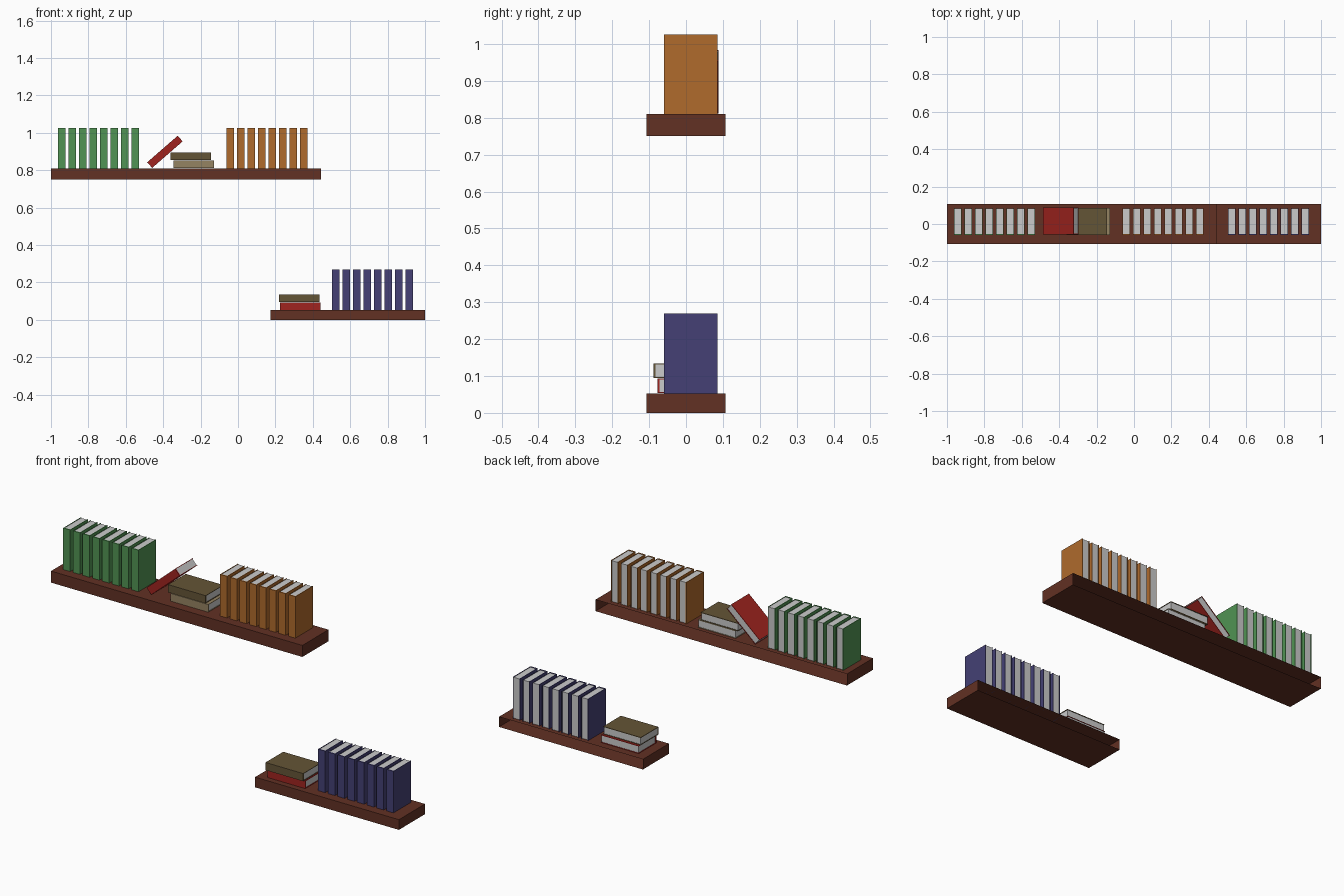
import bpy, bmesh, math
from mathutils import Matrix, Vector

if "Cube" in bpy.data.objects:
    bpy.data.objects.remove(bpy.data.objects["Cube"])


def material(name, r, g, b):
    m = bpy.data.materials.new(name)
    m.diffuse_color = [(c / 255) ** 2.2 for c in (r, g, b)] + [1]
    m.use_nodes = True
    m.node_tree.nodes["Principled BSDF"].inputs["Base Color"].default_value = m.diffuse_color
    return m


wood = material("dark_wood", 98, 52, 40)
green = material("green_cover", 82, 146, 84)
orange = material("orange_cover", 174, 106, 48)
blue = material("blue_cover", 70, 66, 116)
red = material("red_cover", 158, 40, 36)
olive = material("olive_cover", 100, 85, 57)
tan = material("tan_cover", 148, 130, 98)

T, D, H = 0.04, 0.145, 0.216      # book thickness, depth, height
COVER, SPINE, INSET = 0.003, 0.006, 0.002


def make_object(name, bm, mat=None, matrix=Matrix()):
    bmesh.ops.recalc_face_normals(bm, faces=bm.faces)
    mesh = bpy.data.meshes.new(name)
    bm.to_mesh(mesh)
    bm.free()
    obj = bpy.data.objects.new(name, mesh)
    obj.matrix_world = matrix
    if mat:
        mesh.materials.append(mat)
    bpy.context.collection.objects.link(obj)
    return obj


def box(lo, hi):
    bm = bmesh.new()
    lo, hi = Vector(lo), Vector(hi)
    bmesh.ops.create_cube(bm, size=1, matrix=Matrix.Translation((lo + hi) / 2)
                          @ Matrix.Diagonal((*(hi - lo), 1)))
    return bm


def shelf(name, x0, x1, z0, z1):
    # hollow board, open along the wall side
    bm = box((x0, -0.107, z0), (x1, 0.107, z1))
    back = [f for f in bm.faces if f.calc_center_median().y > 0.1]
    bmesh.ops.delete(bm, geom=back, context='FACES_ONLY')
    make_object(name, bm, wood)


def book(name, centre, mat, lean=0, t=T):
    # upright book about its centre, spine to the front, tipped around y
    m = Matrix.Translation(centre) @ Matrix.Rotation(math.radians(lean), 4, 'Y')
    a, b, h = t / 2, D / 2, H / 2
    i = a - COVER
    profile = [(-a, -b), (a, -b), (a, b), (i, b), (i, SPINE - b),
               (-i, SPINE - b), (-i, b), (-a, b)]
    bm = bmesh.new()
    face = bm.faces.new([bm.verts.new((x, y, -h)) for x, y in profile])
    ext = bmesh.ops.extrude_face_region(bm, geom=[face], use_keep_orig=True)
    top = [v for v in ext['geom'] if isinstance(v, bmesh.types.BMVert)]
    bmesh.ops.translate(bm, verts=top, vec=(0, 0, H))
    make_object(name + "_cover", bm, mat, m)
    make_object(name + "_pages", box((-i, SPINE - b, INSET - h),
                                     (i, b - INSET, h - INSET)), None, m)


def row(name, x0, z0, mat):
    for n in range(8):
        book(f"{name}_{n + 1}", (x0 + T / 2 + n * 0.0561, 0.0125, z0 + H / 2), mat)


# shelves
shelf("upper_shelf", -1.0, 0.445, 0.75, 0.81)
shelf("lower_shelf", 0.173, 1.0, 0.0, 0.053)

# rows of upright books
row("green_book", -0.963, 0.81, green)
row("orange_book", -0.061, 0.81, orange)
row("blue_book", 0.503, 0.053, blue)

# stacked books
book("tan_flat_book", (-0.237, 0.0125, 0.831), tan, 90)
book("olive_flat_book", (-0.252, 0.0125, 0.873), olive, 90)
book("red_flat_book", (0.333, -0.005, 0.0735), red, 90)
book("olive_lower_book", (0.328, -0.0155, 0.1145), olive, 90)

# leaning book
ang = math.radians(49)
ux, uz = Vector((math.cos(ang), 0, -math.sin(ang))), Vector((math.sin(ang), 0, math.cos(ang)))
centre = Vector((-0.459, 0.016, 0.812)) - ux * T / 2 + uz * H / 2
book("leaning_book", centre, red, 49)
